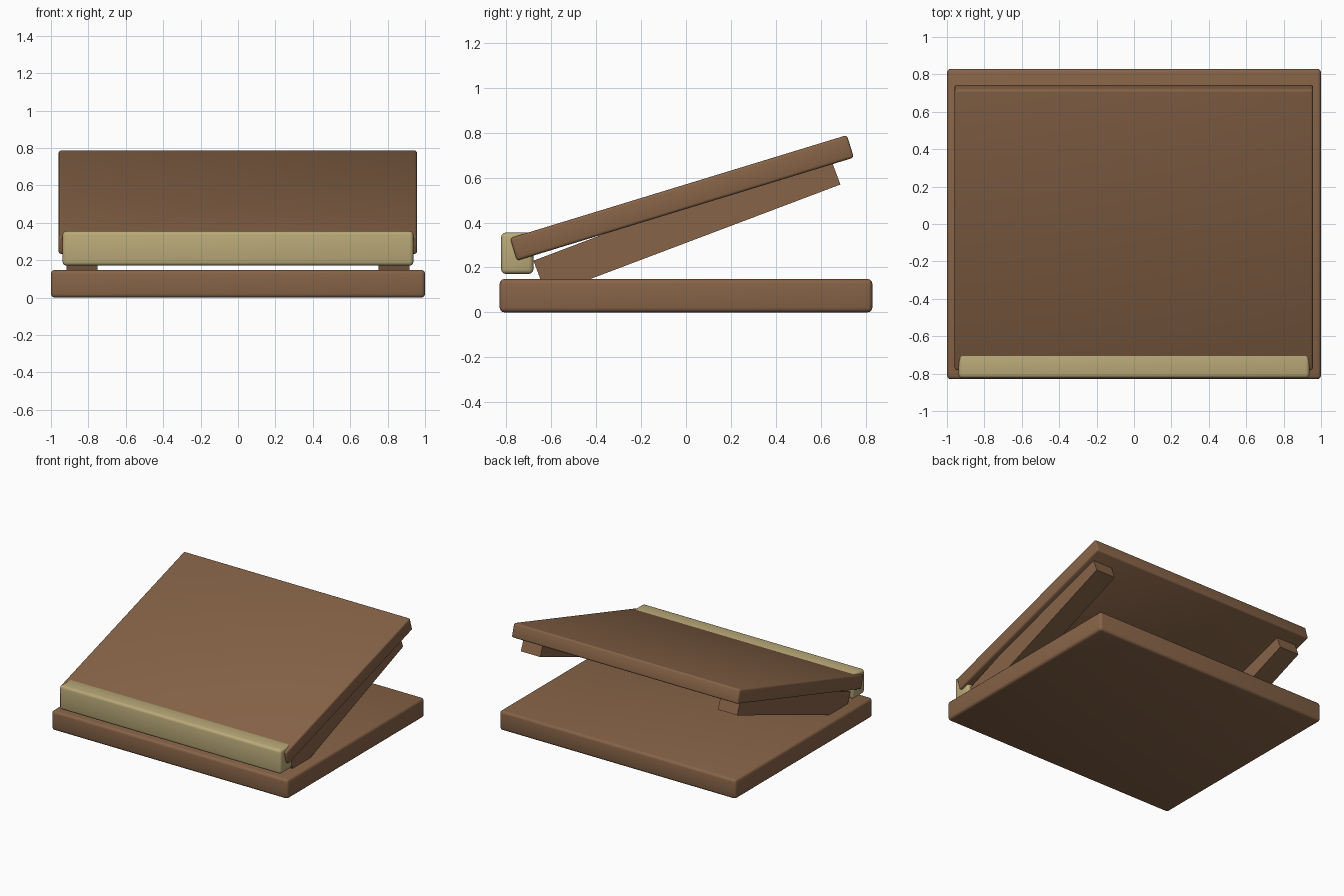
import bpy
from math import radians, sin, cos

cube = bpy.data.objects.get("Cube")
if cube:
    bpy.data.objects.remove(cube, do_unlink=True)


def make_material(name, rgb):
    mat = bpy.data.materials.new(name)
    mat.use_nodes = True
    colour = (*rgb, 1)
    mat.diffuse_color = colour
    mat.node_tree.nodes["Principled BSDF"].inputs["Base Color"].default_value = colour
    return mat


walnut = make_material("walnut brown", (0.24, 0.125, 0.063))
pale = make_material("pale wood", (0.49, 0.40, 0.19))


def block(name, centre, size, mat, tilt=0, bevel=0):
    """Box with an optional tilt about x and rounded edges."""
    bpy.ops.mesh.primitive_cube_add(size=1, location=centre)
    ob = bpy.context.object
    ob.name = name
    ob.scale = size
    bpy.ops.object.transform_apply(location=False, rotation=False, scale=True)
    ob.rotation_euler.x = tilt
    ob.data.materials.append(mat)
    if bevel:
        mod = ob.modifiers.new("rounded edges", 'BEVEL')
        mod.width = bevel
        mod.segments = 3
        bpy.ops.object.modifier_apply(modifier=mod.name)
        bpy.ops.object.shade_smooth_by_angle(angle=radians(35))
    return ob


# Flat base
block("base", (0, 0, 0.074), (2, 1.66, 0.148), walnut, bevel=0.02)

# Sloping board
block("sloping_board", (-0.001, -0.018, 0.51), (1.916, 1.57, 0.105), walnut,
      tilt=radians(17), bevel=0.013)

# Ledge along the low edge of the board
block("front_ledge", (0, -0.752, 0.263), (1.876, 0.144, 0.184), pale, bevel=0.02)

# Two slanted bars sunk into the base, placed from their low upper corner
angle, length, thick = radians(20.7), 1.40, 0.166
y = -0.68 + cos(angle) * length / 2 + sin(angle) * thick / 2
z = 0.23 + sin(angle) * length / 2 - cos(angle) * thick / 2
for side, name in ((1, "left_support"), (-1, "right_support")):
    block(name, (side * 0.834, y, z), (0.164, length, thick), walnut, tilt=angle)
